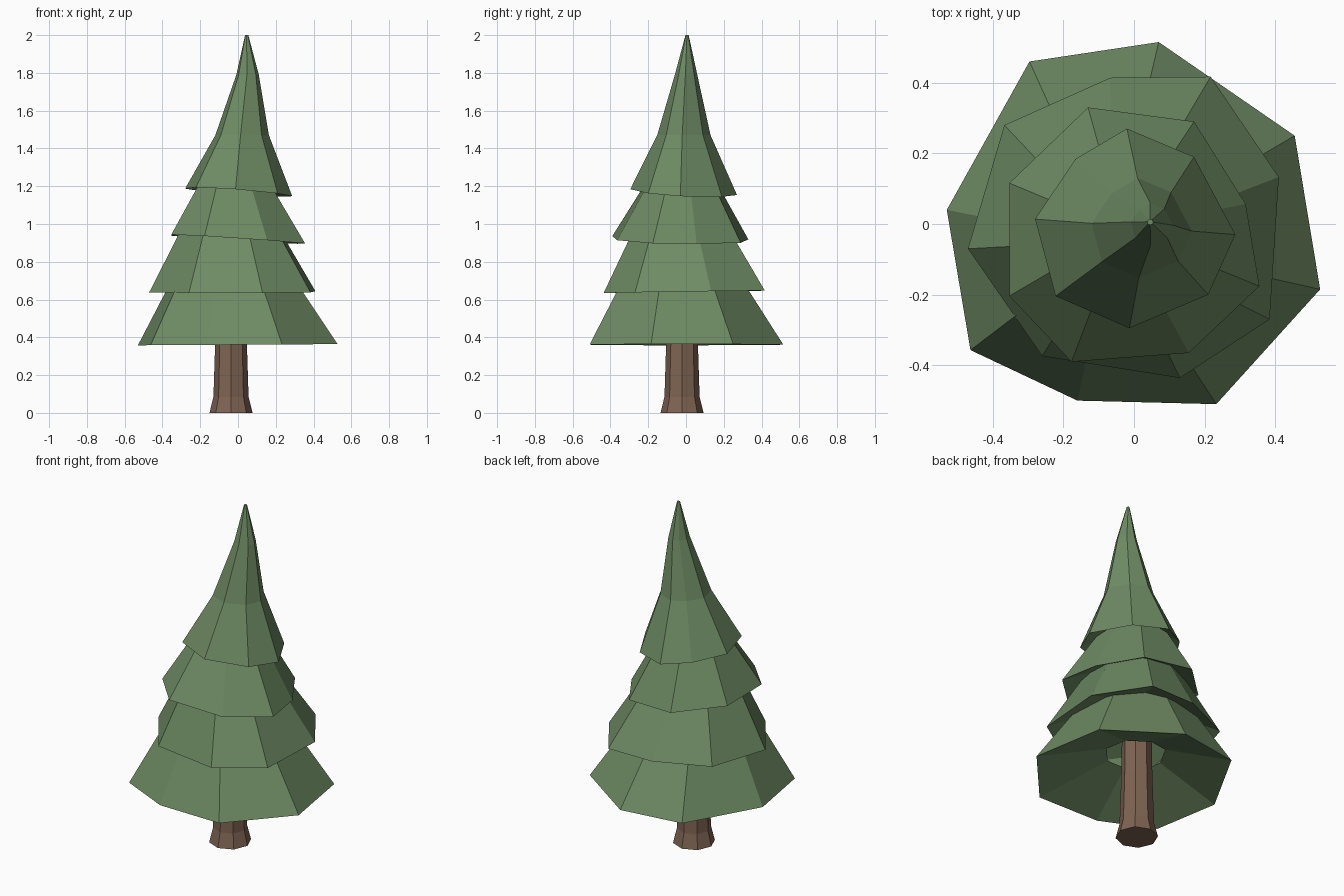
import bpy
import bmesh
from math import cos, sin, pi

cube = bpy.data.objects.get("Cube")
if cube:
    bpy.data.objects.remove(cube, do_unlink=True)


def make_material(name, rgb):
    mat = bpy.data.materials.new(name)
    mat.use_nodes = True
    color = (*rgb, 1.0)
    mat.diffuse_color = color
    shader = next(n for n in mat.node_tree.nodes if n.type == "BSDF_PRINCIPLED")
    shader.inputs["Base Color"].default_value = color
    shader.inputs["Roughness"].default_value = 0.9
    return mat


def loft(name, rings, material, cap_bottom=False, cap_top=False):
    """Join matching counter-clockwise rings of points with flat faces."""
    bm = bmesh.new()
    loops = [[bm.verts.new(point) for point in ring] for ring in rings]
    count = len(loops[0])
    for lower, upper in zip(loops, loops[1:]):
        for i in range(count):
            j = (i + 1) % count
            bm.faces.new((lower[i], lower[j], upper[j], upper[i]))
    if cap_bottom:
        bm.faces.new(loops[0][::-1])
    if cap_top:
        bm.faces.new(loops[-1])
    mesh = bpy.data.meshes.new(name)
    bm.to_mesh(mesh)
    bm.free()
    mesh.materials.append(material)
    obj = bpy.data.objects.new(name, mesh)
    bpy.context.collection.objects.link(obj)
    return obj


def scaled_ring(outline, scale, z, center, tilt=(0, 0)):
    """Copy an outline at a new size and height, optionally tilted."""
    return [(center[0] + x * scale, center[1] + y * scale,
             z + tilt[0] * x + tilt[1] * y) for x, y in outline]


def branch_tier(name, outline, rim_z, tilt, upper, hollow=0.15, closed=False):
    """Skirt of branches: sloping underside, jagged rim, then tapering rings."""
    rings = [scaled_ring(outline, 0.3, rim_z + hollow, (-0.03, -0.02)),
             scaled_ring(outline, 1, rim_z, (0, 0), tilt)]
    rings += [scaled_ring(outline, scale, z, center) for scale, z, center in upper]
    return loft(name, rings, foliage, cap_top=closed)


foliage = make_material("foliage green", (0.155, 0.255, 0.125))
bark = make_material("bark brown", (0.21, 0.125, 0.085))

# Trunk with a flared foot
octagon = [(cos(i * pi / 4), sin(i * pi / 4)) for i in range(8)]
trunk_axis = (-0.037, -0.021)
trunk_profile = [(0.114, 0), (0.093, 0.085), (0.084, 0.37), (0.08, 0.62)]
loft("trunk", [scaled_ring(octagon, r, z, trunk_axis) for r, z in trunk_profile],
     bark, cap_bottom=True, cap_top=True)

# Three lower skirts, each with its own uneven outline
branch_tier(
    "bottom_branches",
    [(.527, -.185), (.455, .25), (.07, .515), (-.296, .46),
     (-.53, .04), (-.463, -.357), (-.16, -.5), (.233, -.51)],
    0.361, (0.006, 0), [(0.53, 0.78, (-0.03, -0.025))])

branch_tier(
    "lower_middle_branches",
    [(.384, -.27), (.41, .133), (.217, .417), (-.067, .414),
     (-.367, .28), (-.47, -.07), (-.26, -.374), (.13, -.436)],
    0.641, (0.003, 0.015), [(0.48, 1.06, (-0.03, -0.025))])

branch_tier(
    "upper_middle_branches",
    [(.355, -.176), (.316, .057), (.17, .29), (-.13, .33),
     (-.353, .116), (-.353, -.204), (-.177, -.39), (.155, -.365)],
    0.917, (-0.065, -0.02), [(0.42, 1.28, (-0.02, -0.01))], hollow=0.12)

# Tall crown bending gently to a point
branch_tier(
    "crown",
    [(.287, -.03), (.17, .19), (-.02, .27), (-.166, .184),
     (-.28, .014), (-.222, -.204), (-.013, -.295), (.21, -.2)],
    1.167, (-0.075, -0.055),
    [(0.5, 1.47, (0.02, -0.005)), (0.21, 1.79, (0.05, 0.003)),
     (0.03, 2.0, (0.046, 0.006))], hollow=0.12, closed=True)
